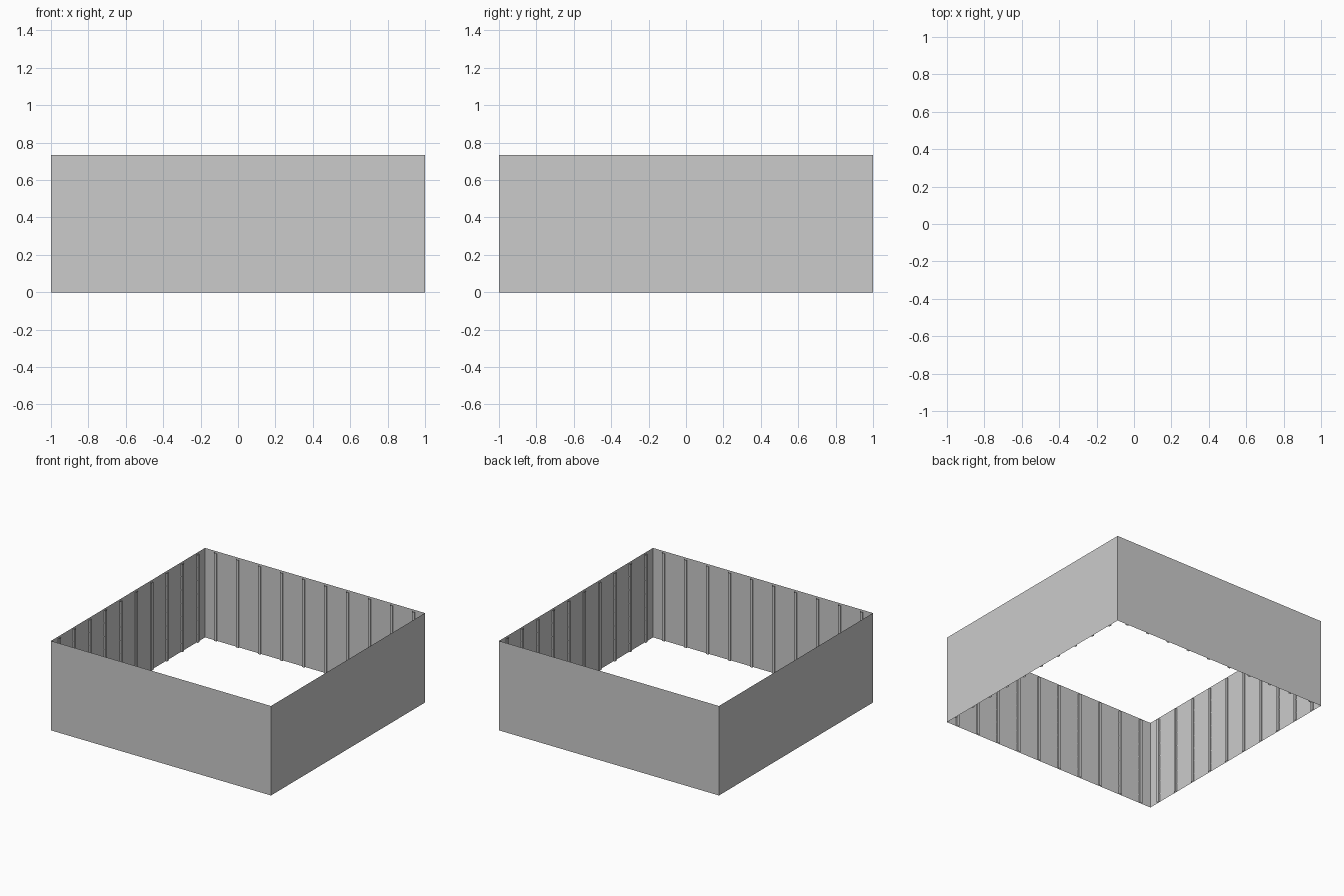
import bpy
from math import pi
from mathutils import Matrix

if "Cube" in bpy.data.objects:
    bpy.data.objects.remove(bpy.data.objects["Cube"])

HALF = 1.0       # half the side length
HEIGHT = 0.735
POSTS = 10       # posts per side
POST_W, POST_D = 0.022, 0.012
POST_TOP = 0.722
RAIL_Z = [0.07 + 0.11 * i for i in range(6)]
RAIL_H, RAIL_D = 0.006, 0.003


def ribbon(verts, faces, path, z0, z1):
    """Upright open strip following a plan path."""
    base = len(verts)
    for x, y in path:
        verts += [(x, y, z0), (x, y, z1)]
    for i in range(len(path) - 1):
        a = base + 2 * i
        faces.append((a, a + 2, a + 3, a + 1))


def make_object(name, verts, faces, angle):
    mesh = bpy.data.meshes.new(name)
    mesh.from_pydata(verts, [], faces)
    mesh.transform(Matrix.Rotation(angle, 4, 'Z'))
    mesh.update()
    ob = bpy.data.objects.new(name, mesh)
    bpy.context.collection.objects.link(ob)
    return ob


# Each side is drawn as the front one, then turned into place
for k, side in enumerate(("front", "right", "back", "left")):
    angle = k * pi / 2

    # Thin sheet wall
    v, f = [], []
    ribbon(v, f, [(-HALF, -HALF), (HALF, -HALF)], 0, HEIGHT)
    make_object(side + "_wall", v, f, angle)

    # Open channel posts on the inner face
    v, f = [], []
    step = 2 * HALF / POSTS
    yi = -HALF + POST_D
    for i in range(POSTS):
        x = -HALF + (i + 0.5) * step
        w = POST_W / 2
        ribbon(v, f, [(x + w, -HALF), (x + w, yi), (x - w, yi), (x - w, -HALF)],
               0, POST_TOP)
    make_object(side + "_posts", v, f, angle)

    # Slim horizontal rails behind the posts
    v, f = [], []
    e, yr = HALF - RAIL_D, -HALF + RAIL_D
    for z in RAIL_Z:
        ribbon(v, f, [(e, yr), (-e, yr)], z - RAIL_H / 2, z + RAIL_H / 2)
    make_object(side + "_rails", v, f, angle)
